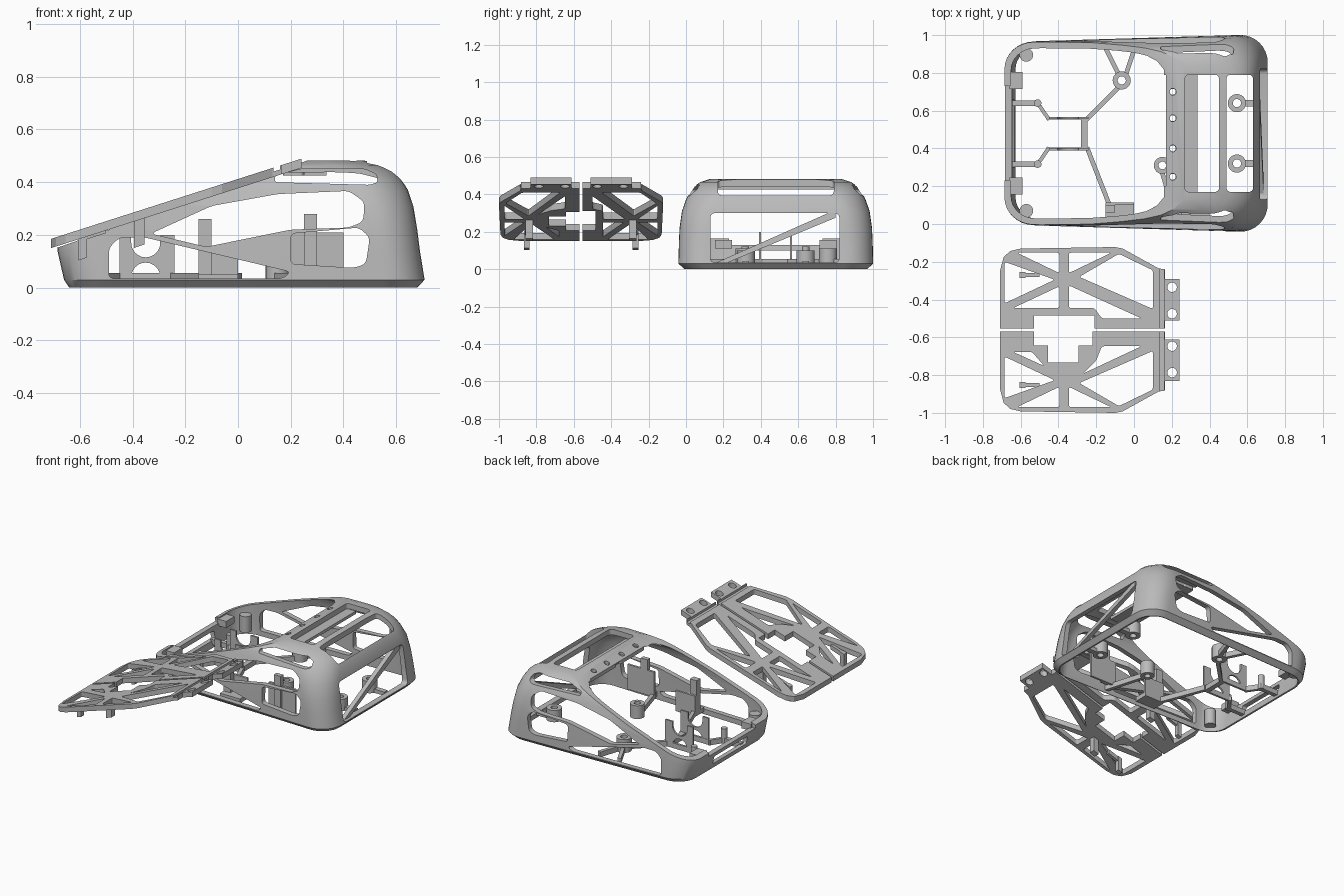
import bpy, bmesh, math
from mathutils import Vector

if "Cube" in bpy.data.objects:
    bpy.data.objects.remove(bpy.data.objects["Cube"], do_unlink=True)

grey = bpy.data.materials.new("plain grey plastic")
grey.use_nodes = True
grey.diffuse_color = (0.5, 0.5, 0.5, 1)
grey.node_tree.nodes["Principled BSDF"].inputs["Base Color"].default_value = (0.5, 0.5, 0.5, 1)


def finish(bm, name):
    bmesh.ops.recalc_face_normals(bm, faces=bm.faces)
    me = bpy.data.meshes.new(name)
    bm.to_mesh(me)
    bm.free()
    me.materials.append(grey)
    ob = bpy.data.objects.new(name, me)
    bpy.context.collection.objects.link(ob)
    return ob


def prism(name, pts, axis, a, b, r=0):
    """Extrude a 2D outline along an axis from a to b, rounding its corners by r."""
    place = {"x": lambda p, v: (v, p[0], p[1]), "y": lambda p, v: (p[0], v, p[1]),
             "z": lambda p, v: (p[0], p[1], v)}[axis]
    bm = bmesh.new()
    bm.faces.new([bm.verts.new(place(p, a)) for p in pts])
    if r:
        bmesh.ops.bevel(bm, geom=bm.verts[:], offset=r, segments=4, profile=0.5,
                        affect="VERTICES", clamp_overlap=True)
    new = bmesh.ops.extrude_face_region(bm, geom=bm.faces[:])["geom"]
    shift = Vector(place((0, 0), b - a))
    bmesh.ops.translate(bm, vec=shift, verts=[g for g in new if isinstance(g, bmesh.types.BMVert)])
    return finish(bm, name)


def rect(x0, x1, y0, y1):
    return [(x0, y0), (x1, y0), (x1, y1), (x0, y1)]


def disc(x, y, r, n=24):
    return [(x + r * math.cos(t * math.tau / n), y + r * math.sin(t * math.tau / n)) for t in range(n)]


def bar(name, p, q, w, z0=0.02, z1=0.055):
    d = (Vector(q) - Vector(p)).normalized() * w / 2
    n = Vector((-d.y, d.x))
    p, q = Vector(p) - d, Vector(q) + d
    return prism(name, [p + n, p - n, q - n, q + n], "z", z0, z1)


def cut(ob, *cutters):
    for c in cutters:
        m = ob.modifiers.new("cut", "BOOLEAN")
        m.object, m.operation, m.solver = c, "DIFFERENCE", "EXACT"
        bpy.context.view_layer.objects.active = ob
        bpy.ops.object.modifier_apply(modifier=m.name)
        bpy.data.objects.remove(c, do_unlink=True)


def smooth(ob):
    bpy.ops.object.select_all(action="DESELECT")
    ob.select_set(True)
    bpy.context.view_layer.objects.active = ob
    bpy.ops.object.shade_smooth_by_angle(angle=math.radians(32))


def loft(name, rings):
    """Stack rounded rectangles that taper slightly toward the low end."""
    bm = bmesh.new()
    loops = []
    for z, xl, xr, hw, r in rings:
        loop = []
        for k, (cx, cy) in enumerate([(xr - r, hw - r), (xl + r, hw - r), (xl + r, r - hw), (xr - r, r - hw)]):
            for i in range(9):
                t = math.pi / 2 * (k + i / 8)
                x, y = cx + r * math.cos(t), cy + r * math.sin(t)
                loop.append(bm.verts.new((x, 0.48 + y * (0.965 + 0.058 * x), z)))
        loops.append(loop)
    for a, b in zip(loops, loops[1:]):
        for i in range(len(a)):
            j = (i + 1) % len(a)
            bm.faces.new((a[i], a[j], b[j], b[i]))
    bm.faces.new(loops[0])
    bm.faces.new(loops[-1])
    return finish(bm, name)


# Main shell: domed body, hollowed, then cut by the slope
rings = [(0, -.64, .68, .49, .13), (.03, -.66, .708, .522, .15), (.14, -.685, .69, .52, .15),
         (.22, -.69, .68, .517, .16), (.31, -.69, .665, .505, .17), (.37, -.69, .645, .485, .18),
         (.41, -.69, .62, .467, .18), (.44, -.69, .59, .445, .18), (.465, -.69, .55, .41, .18),
         (.482, -.69, .48, .36, .18)]
t = 0.036


def inset(z, xl, xr, hw, r):
    """Offset sideways on the walls, turning to downward near the dome top."""
    f = max(0, (z - .2) / .282) ** 2
    s = t * (1 - .6 * f)
    return (z - t * f if z > .03 else z - .05, xl + t, xr - s, hw - s, r - .03)


shell = loft("shell", rings)
slope = [(-1, .042), (.4, .53), (.4, .9), (-1, .9)]
cut(shell, loft("hollow", [inset(*ring) for ring in rings]), prism("slope", slope, "y", -.5, 1.5))

# Side windows, both walls at once
low_front = [(-.49, .035), (.17, .035), (.2, .06), (-.36, .192), (-.45, .19), (-.49, .15)]
upper = [(-.33, .205), (-.12, .155), (.2, .22), (.42, .228), (.475, .25), (.48, .325), (.42, .367), (.15, .355), (-.1, .31)]
low_back = [(.2, .09), (.44, .075), (.485, .09), (.5, .19), (.46, .228), (.2, .205)]
for w in (low_front, upper, low_back):
    cut(shell, prism("window", w, "y", -.3, 1.3, .018))
slot = [(.14, .4), (.5, .39), (.53, .4), (.525, .43), (.48, .45), (.24, .45), (.14, .425)]
for y0, y1 in ((-.2, .11), (.85, 1.2)):
    cut(shell, prism("shoulder_slot", slot, "y", y0, y1, .01))

# Back, top and front openings
cut(shell, prism("back_window", rect(.13, .82, .035, .3), "x", .5, .9, .025),
    prism("top_window", rect(.27, .45, .17, .79), "z", .3, .6, .02),
    prism("rear_top_window", rect(.49, .63, .17, .79), "z", .25, .6, .02),
    prism("rear_top_notch", rect(.6, .75, .17, .79), "z", .415, .6),
    prism("deck_edge", rect(0, .17, .2, .79), "z", .3, .6),
    prism("front_dip", rect(-.8, -.6, .23, .73), "z", .128, .3),
    prism("port", rect(.3, .66, .045, .1), "x", -.8, -.6, .012))
screws = (.25, .4, .56, .7)
cut(shell, *[prism("screw", disc(.205, y, .018), "z", .3, .6) for y in screws])
smooth(shell)

# Screw deck under the plate tabs, and its ledge
for y0, y1 in ((.2, .46), (.5, .79)):
    deck = prism("screw_deck", rect(.17, .25, y0, y1), "z", .425, .45, .015)
    cut(deck, *[prism("screw", disc(.205, y, .016), "z", .3, .6) for y in screws if y0 < y < y1])
prism("deck_link", rect(.185, .25, .44, .52), "z", .425, .45)
prism("top_ledge", rect(.25, .335, .17, .79), "z", .425, .445)

# Diagonal brace across the back window, leaning with the wall
brace = prism("back_brace", [(.15, .03), (.21, .03), (.8, .275), (.8, .3), (.76, .3)], "x", .66, .69)
for v in brace.data.vertices:
    v.co.x -= 0.1 * v.co.z

# Wheel cradle
for y in (.39, .555):
    side = prism("wheel_cradle", rect(-.45, -.24, .03, .2), "y", y, y + .012)
    cut(side, prism("arch", disc(-.35, .04, .055), "y", 0, 1),
        prism("notch", disc(-.35, .17, .055), "y", 0, 1),
        prism("mouth", rect(-.405, -.295, .17, .3), "y", 0, 1))
prism("cradle_floor", rect(-.28, -.245, .39, .567), "z", .02, .055)
for y, s in ((.56, 1), (.397, -1)):
    bar("cradle_rail", (-.46, y), (-.25, y), .014)
    bar("front_arm", (-.455, y), (-.51, y + s * .08), .02)
    bar("front_arm_end", (-.51, y + s * .08), (-.63, y + s * .08), .03)
    smooth(prism("front_pin", disc(-.51, y + s * .08, .02), "z", .02, .12))

# Floor arms
for p, q in [((-.245, .56), (-.085, .72)), ((-.085, .8), (-.15, .93)), ((-.04, .8), (0, .92)),
             ((-.245, .395), (-.13, .1)), ((.15, .27), (.23, .0))]:
    bar("floor_arm", p, q, .024)


# Hollow screw posts
def post(x, y, r, z0, z1):
    p = prism("screw_post", disc(x, y, r), "z", z0, z1)
    cut(p, prism("hole", disc(x, y, r * .45), "z", z0 - .1, z1 + .1))
    smooth(p)


post(-.065, .76, .048, .02, .11)
post(.15, .31, .045, .02, .11)
for y in (.32, .64):
    post(.545, y, .048, .02, .1)
    bar("rear_arm", (.6, y), (.65, y), .035, .02, .045)

# Side switch holders along the near wall
prism("switch_plate", rect(-.15, 0, .03, .16), "y", .1, .115)
prism("switch_foot", rect(-.15, 0, .02, .115), "z", .02, .05)
prism("switch_fork", rect(-.15, -.1, .03, .26), "y", .06, .1)
prism("side_plate", rect(.2, .4, .04, .21), "y", .045, .06)
prism("side_fork", rect(.25, .3, .04, .28), "y", .03, .06)

# Front wall catches and corner lugs
for y in (.2, .76):
    prism("catch", rect(-.66, -.59, y - .045, y + .045), "z", .11, .155)
for y in (.07, .895):
    smooth(prism("corner_lug", disc(-.57, y, .036), "z", .03, .14))

# Two sloping click plates, the second mirrored with a deeper wheel notch
outline = [(-.71, -.553), (-.71, -.25), (-.69, -.175), (-.655, -.143), (-.6, -.13), (-.1, -.122), (-.06, -.13),
           (.13, -.235), (.165, -.24), (.165, -.29), (.24, -.29), (.24, -.51), (.165, -.51), (.165, -.553)]
common = [[(-.62, -.152), (-.395, -.152), (-.395, -.26)], [(-.685, -.2), (-.685, -.42), (-.42, -.295)],
          [(-.345, -.152), (-.12, -.152), (-.345, -.26)], [(-.08, -.158), (.1, -.245), (.1, -.45), (-.29, -.28)]]
upper_only = [[(-.64, -.445), (-.395, -.33), (-.395, -.445)],
              [(-.345, -.325), (.04, -.5), (-.17, -.5), (-.21, -.445), (-.345, -.445)]]
lower_only = [[(-.64, -.445), (-.54, -.445), (-.475, -.37)],
              [(-.27, -.33), (.04, -.475), (-.17, -.475), (-.2, -.4)]]


def shear(ob):
    for v in ob.data.vertices:
        v.co.z += 0.15 + 0.32 * (v.co.x + 0.71)


def click_plate(name, flip, windows, notches):
    side = lambda pts: [(x, -1.122 - y if flip else y) for x, y in pts]
    ob = prism(name, side(outline), "z", 0, .035)
    cut(ob, *[prism("window", side(w), "z", -1, 1, .012) for w in windows])
    cut(ob, *[prism("notch", side(n), "z", -1, 1) for n in notches])
    cut(ob, *[prism("tab_hole", side(disc(.202, y, .025)), "z", -1, 1) for y in (-.335, -.475)])
    cut(ob, prism("hinge_groove", side(rect(.135, .16, -.6, -.2)), "z", .02, 1))
    shear(ob)
    # Presser posts below the plate
    for x, y, w, depth in ((-.375, -.285, .04, .1), (-.59, -.27, .03, .08)):
        shear(prism(name + "_presser", side(rect(x - w / 2, x + w / 2, y - w / 2, y + w / 2)), "z", -depth, .02))
    # Bridge that ties the front presser to the nearest rib
    shear(prism(name + "_presser_link", side(rect(-.59, -.5, -.28, -.26)), "z", -.01, .02))


click_plate("far_click_plate", False, common + upper_only, [rect(-.53, -.21, -.7, -.485)])
click_plate("near_click_plate", True, common + lower_only,
            [rect(-.53, -.22, -.7, -.48), rect(-.455, -.295, -.6, -.39)])
